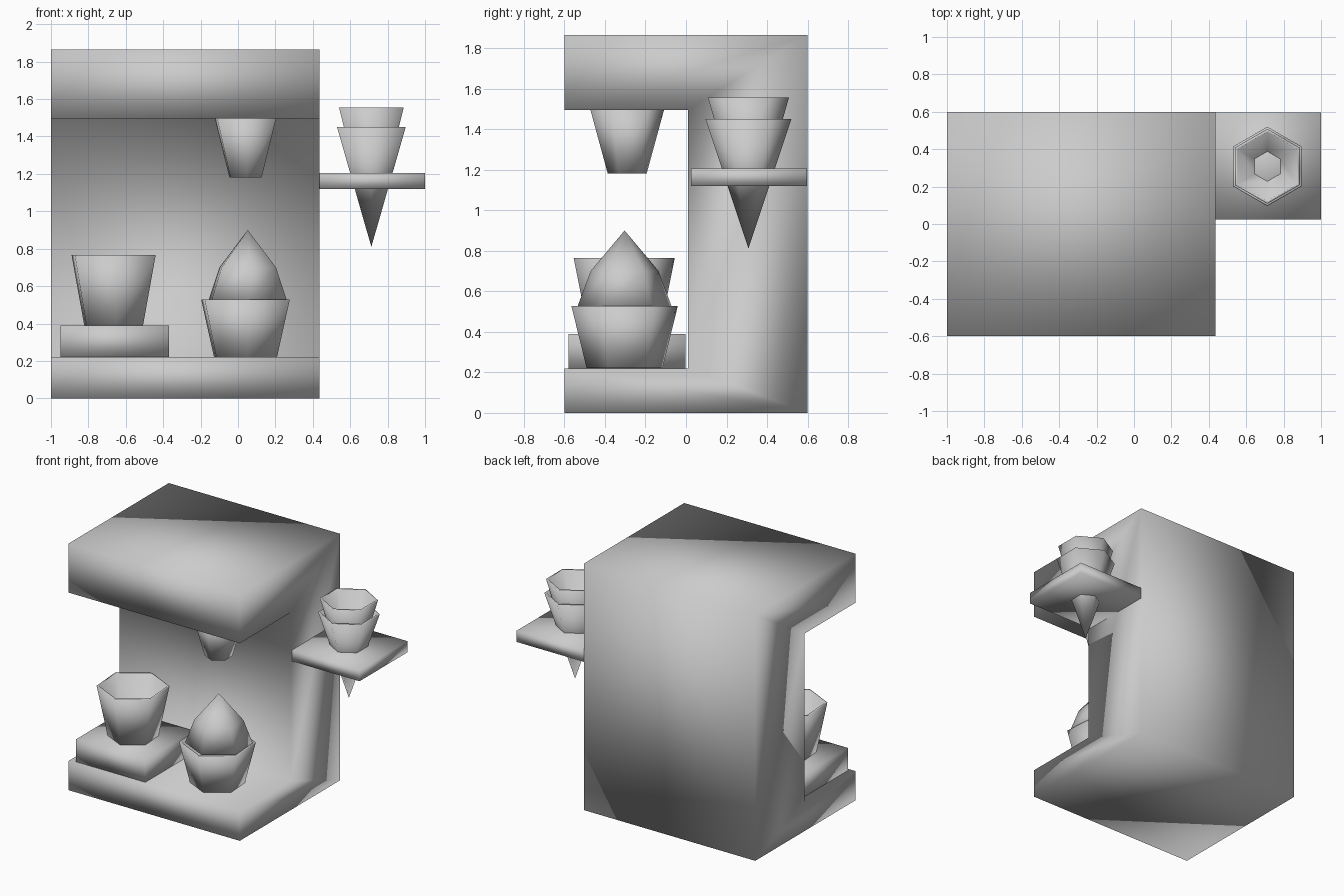
import bpy, bmesh, math

if "Cube" in bpy.data.objects:
    bpy.data.objects.remove(bpy.data.objects["Cube"])


def finish(name, bm):
    bmesh.ops.remove_doubles(bm, verts=bm.verts, dist=1e-5)
    bmesh.ops.recalc_face_normals(bm, faces=bm.faces)
    for f in bm.faces:
        f.smooth = True          # original is smooth shaded throughout
    mesh = bpy.data.meshes.new(name)
    bm.to_mesh(mesh)
    bm.free()
    ob = bpy.data.objects.new(name, mesh)
    bpy.context.collection.objects.link(ob)
    return ob


def extrude_x(name, profile, x0, x1):
    """Closed (y, z) profile pushed along x."""
    bm = bmesh.new()
    face = bm.faces.new([bm.verts.new((x0, y, z)) for y, z in profile])
    new = bmesh.ops.extrude_face_region(bm, geom=[face], use_keep_orig=True)["geom"]
    bmesh.ops.translate(bm, vec=(x1 - x0, 0, 0),
                        verts=[v for v in new if isinstance(v, bmesh.types.BMVert)])
    return finish(name, bm)


def box(name, x0, x1, y0, y1, z0, z1):
    return extrude_x(name, [(y0, z0), (y1, z0), (y1, z1), (y0, z1)], x0, x1)


def hex_lathe(name, cx, cy, profile, turn=0):
    """Six-sided lathe of (radius, z) points, corners pointing along y; ends are capped."""
    bm = bmesh.new()
    rings = []
    for r, z in profile:
        angles = [math.radians(90 + turn + 60 * i) for i in range(6)]
        rings.append([bm.verts.new((cx + r * math.cos(a), cy + r * math.sin(a), z))
                      for a in angles])
    for k in range(len(rings) - 1):
        a, b = rings[k], rings[k + 1]
        for i in range(6):
            j = (i + 1) % 6
            bm.faces.new((a[i], a[j], b[j], b[i]))
    for ring, (r, z) in ((rings[0], profile[0]), (rings[-1], profile[-1])):
        if r > 0:
            bm.faces.new(ring)
    return finish(name, bm)


def cup(name, cx, cy, r0, r1, z0, z1, wall=0.015, turn=0):
    floor = z0 + wall if r0 > 0 else z0 + 0.05
    return hex_lathe(name, cx, cy, [(r0, z0), (r1, z1), (r1 - wall, z1),
                                    (max(r0 - wall, 0), floor)], turn)


# C-shaped machine housing: base, back column and overhanging head
extrude_x("machine_body", [(-0.6, 0), (0.6, 0), (0.6, 1.865), (-0.6, 1.865),
                           (-0.6, 1.495), (0.01, 1.495), (0.01, 0.22), (-0.6, 0.22)],
          -1.0, 0.435)

# Dispensing nozzle under the head
hex_lathe("nozzle", 0.04, -0.29, [(0.096, 1.18), (0.182, 1.495)], 4)

# Side shelf holding two nested cones
box("side_shelf", 0.435, 1.0, 0.025, 0.597, 1.12, 1.205)
cup("lower_cone", 0.713, 0.308, 0, 0.212, 0.81, 1.45)
cup("upper_cone", 0.713, 0.308, 0.092, 0.2, 1.18, 1.555)

# Empty cup on its block
box("cup_stand", -0.95, -0.37, -0.58, -0.003, 0.22, 0.39)
cup("empty_cup", -0.665, -0.305, 0.175, 0.25, 0.39, 0.765, turn=4)

# Filled cup with a pointed swirl
cup("filled_cup", 0.04, -0.303, 0.188, 0.263, 0.222, 0.527, turn=4)
hex_lathe("soft_swirl", 0.052, -0.303, [(0.232, 0.527), (0.168, 0.70), (0, 0.9)], 4)
